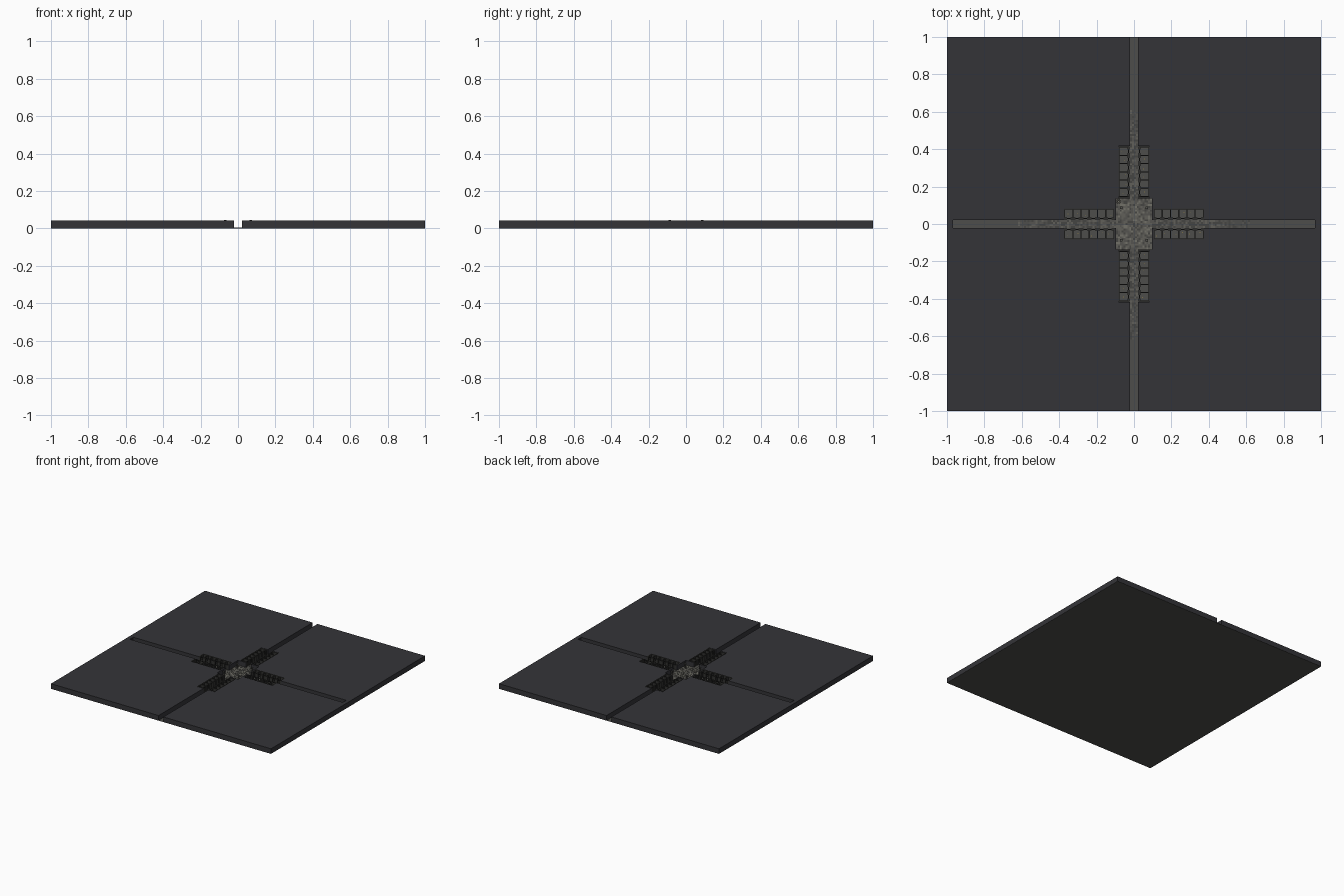
import bpy, bmesh, random
from math import radians
from mathutils import Matrix

if "Cube" in bpy.data.objects:
    bpy.data.objects.remove(bpy.data.objects["Cube"])

random.seed(4)
TOP = 0.042      # rock height
FL = 0.0015      # floor level


def material(name, r, g, b):
    m = bpy.data.materials.new(name)
    m.diffuse_color = (r, g, b, 1)
    m.use_nodes = True
    m.node_tree.nodes["Principled BSDF"].inputs["Base Color"].default_value = m.diffuse_color
    return m


ROCK = material("rock", 0.034, 0.034, 0.039)
FLOOR = material("floor", 0.075, 0.075, 0.07)
WALL = material("wall", 0.03, 0.03, 0.028)
IRON = material("iron", 0.02, 0.02, 0.02)
STRAW = material("straw", 0.2, 0.16, 0.06)
TILES = [material("tile_%d" % i, *c) for i, c in enumerate(
    [(0.06, 0.06, 0.054), (0.09, 0.088, 0.08), (0.12, 0.118, 0.1), (0.17, 0.165, 0.14)])]


def box(bm, x0, x1, y0, y1, z0, z1, rot=None, mat=0):
    m = Matrix.Translation(((x0 + x1) / 2, (y0 + y1) / 2, (z0 + z1) / 2)) @ \
        Matrix.Diagonal((x1 - x0, y1 - y0, z1 - z0, 1))
    vs = bmesh.ops.create_cube(bm, size=1, matrix=(rot @ m) if rot else m)["verts"]
    for f in {f for v in vs for f in v.link_faces}:
        f.material_index = mat


def finish(bm, name, mats):
    me = bpy.data.meshes.new(name)
    bmesh.ops.recalc_face_normals(bm, faces=bm.faces)
    bm.to_mesh(me)
    bm.free()
    for m in mats:
        me.materials.append(m)
    ob = bpy.data.objects.new(name, me)
    bpy.context.collection.objects.link(ob)
    return ob


# floor plate under everything
bm = bmesh.new()
box(bm, -1, 1, -1, 1, 0, FL)
finish(bm, "floor_plate", [FLOOR])


# rock mass: a plan grid, with the hall, corridors and cell blocks left open
def is_open(x, y):
    ax, ay = abs(x), abs(y)
    return (ax < 0.022 or (ay < 0.022 and ax < 0.968) or (ax < 0.096 and ay < 0.137)
            or (ay < 0.082 and 0.104 < ax < 0.374) or (ax < 0.082 and 0.142 < ay < 0.418))


half = [0.022, 0.082, 0.096, 0.104, 0.137, 0.142, 0.374, 0.418, 0.968, 1]
cuts = [-v for v in reversed(half)] + half
bm = bmesh.new()
for i in range(len(cuts) - 1):
    for j in range(len(cuts) - 1):
        x0, x1, y0, y1 = cuts[i], cuts[i + 1], cuts[j], cuts[j + 1]
        if not is_open((x0 + x1) / 2, (y0 + y1) / 2):
            bm.faces.new([bm.verts.new((x, y, TOP)) for x, y in
                          ((x0, y0), (x1, y0), (x1, y1), (x0, y1))])
bmesh.ops.remove_doubles(bm, verts=bm.verts, dist=1e-5)
edges = [e for e in bm.edges if e.is_boundary]
walls = bmesh.ops.extrude_edge_only(bm, edges=edges)["geom"]
for v in walls:
    if isinstance(v, bmesh.types.BMVert):
        v.co.z = FL
finish(bm, "rock_mass", [ROCK])

# four arms: cell blocks on both sides of each corridor
wall_bm, bar_bm, bed_bm, tile_bm = (bmesh.new() for _ in range(4))
PITCH, N, T = 0.044, 6, 0.003
for k in range(4):
    start = 0.107 if k % 2 == 0 else 0.147
    for side in (1, -1):
        rot = Matrix.Rotation(radians(90 * k), 4, 'Z') @ Matrix.Diagonal((1, side, 1, 1))
        end = start + N * PITCH
        box(wall_bm, start - T, end + T, 0.078, 0.082, FL, TOP, rot)
        for n in range(N + 1):
            a = start + n * PITCH
            box(wall_bm, a - T, a + T, 0.034, 0.078, FL, TOP, rot)
            # front wall between the doors
            lo, hi = max(a - 0.013, start - T), min(a + 0.013, end + T)
            box(wall_bm, lo, hi, 0.024, 0.034, FL, TOP, rot)
            if n == N:
                break
            c = a + PITCH / 2
            # barred door
            for b in range(4):
                p = c - 0.0068 + b * 0.0045
                box(bar_bm, p - 0.0006, p + 0.0006, 0.0285, 0.0297, FL, TOP - 0.004, rot)
            box(bar_bm, c - 0.009, c + 0.009, 0.027, 0.031, TOP - 0.004, TOP, rot)
            # bedding and bucket
            if random.random() < 0.75:
                u = random.choice((-1, 1)) * 0.010
                box(bed_bm, c + u - 0.006, c + u + 0.006, 0.055, 0.074, FL, 0.005, rot, 0)
            u, w = random.uniform(-0.01, 0.01), random.uniform(0.042, 0.066)
            box(bed_bm, c + u - 0.002, c + u + 0.002, w - 0.002, w + 0.002, FL, 0.006, rot,
                random.choice((0, 1, 1)))
    # broken paving thinning out along the corridor
    rot = Matrix.Rotation(radians(90 * k), 4, 'Z')
    S = 0.0105
    x = 0.101 if k % 2 == 0 else 0.141
    while x < 0.62:
        for r in range(4):
            if random.random() < min(1, (0.72 - x) / 0.3):
                y = -0.0158 + r * S
                box(tile_bm, x - S / 2, x + S / 2, y - S / 2, y + S / 2, FL,
                    random.uniform(0.002, 0.0035), rot, random.choice((0, 0, 1, 1, 2)))
        x += S
finish(wall_bm, "cell_walls", [WALL])
finish(bar_bm, "cell_doors", [IRON])
finish(bed_bm, "cell_bedding", [FLOOR, STRAW])

# central hall paving
for i in range(19):
    for j in range(27):
        x, y = (i - 9) * 0.0101, (j - 13) * 0.0101
        box(tile_bm, x - 0.005, x + 0.005, y - 0.005, y + 0.005, FL,
            random.uniform(0.002, 0.0045), None, random.choice((0, 1, 1, 2, 2, 3)))
finish(tile_bm, "stone_paving", TILES)

# hall pillars with capitals
bm = bmesh.new()
for sx in (-0.068, 0.068):
    for sy in (-0.087, 0.087):
        box(bm, sx - 0.004, sx + 0.004, sy - 0.004, sy + 0.004, FL, 0.041)
        box(bm, sx - 0.006, sx + 0.006, sy - 0.006, sy + 0.006, 0.041, 0.046)
finish(bm, "hall_pillars", [TILES[1]])

# well in the hall corner
bpy.ops.mesh.primitive_torus_add(major_segments=12, minor_segments=6, major_radius=0.009,
                                 minor_radius=0.003, location=(-0.083, 0.12, 0.006))
well = bpy.context.object
well.name = "well_ring"
well.data.materials.append(TILES[2])
